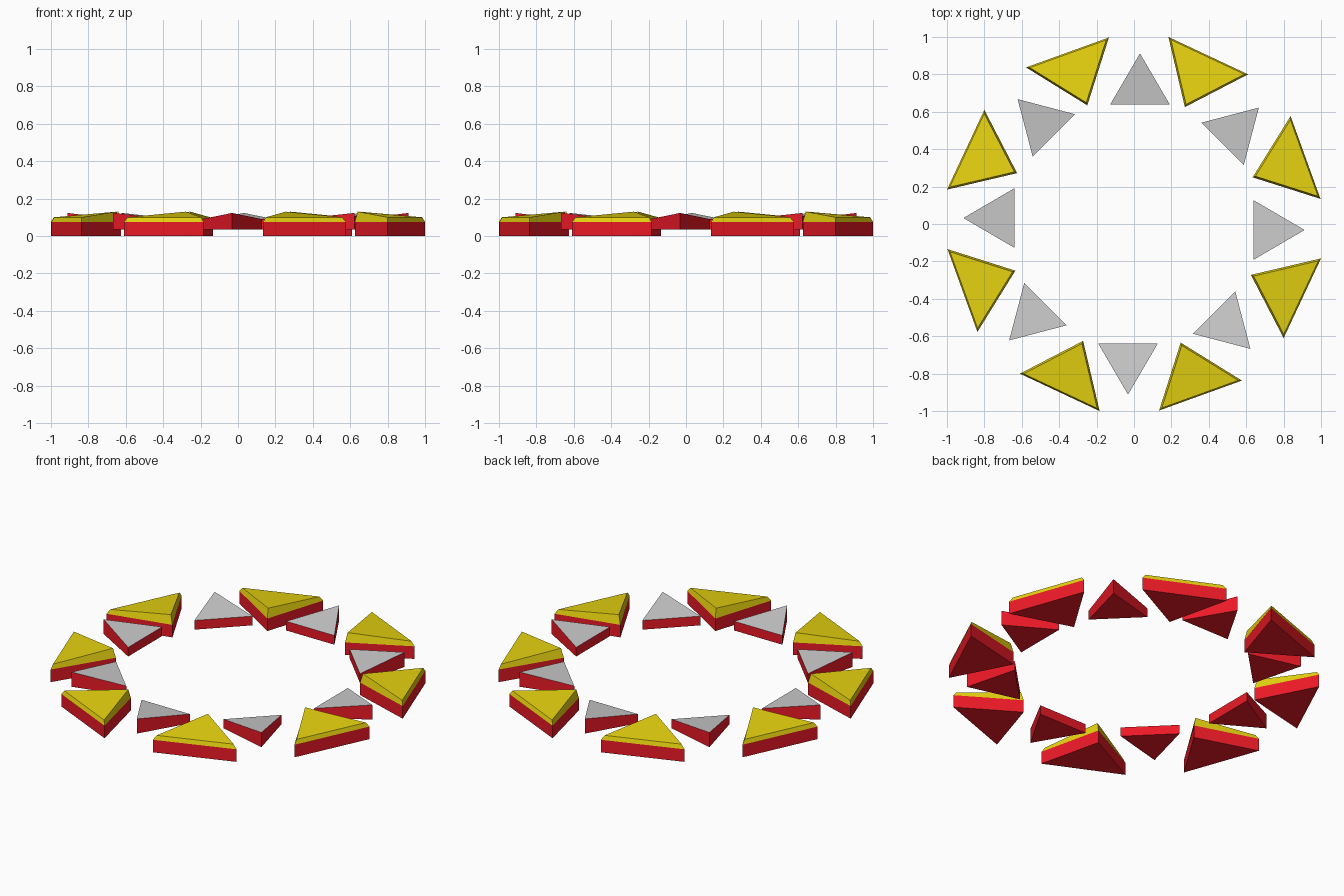
import bpy, bmesh
from math import radians
from mathutils import Matrix

if "Cube" in bpy.data.objects:
    bpy.data.objects.remove(bpy.data.objects["Cube"])

N = 8  # repeats around the ring


def material(name, rgb):
    m = bpy.data.materials.new(name)
    m.diffuse_color = (*rgb, 1)
    m.use_nodes = True
    m.node_tree.nodes["Principled BSDF"].inputs["Base Color"].default_value = m.diffuse_color
    return m


red = material("red", (0.85, 0.01, 0.02, 1)[:3])
yellow = material("yellow", (0.80, 0.65, 0.005))


def inset(tri, k):
    cx, cy = (sum(p[i] for p in tri) / 3 for i in (0, 1))
    return [(cx + (x - cx) * k, cy + (y - cy) * k) for x, y in tri]


def ring(name, lower, lo_z, upper, up_z, mat, bottom=True, top=True, sides=True):
    """Triangular frustum, repeated N times about z."""
    for i in range(N):
        bm = bmesh.new()
        a = [bm.verts.new((*p, z)) for p, z in zip(lower, lo_z)] if (bottom or sides) else []
        b = [bm.verts.new((*p, z)) for p, z in zip(upper, up_z)]
        if bottom:
            bm.faces.new(a[::-1])
        if top:
            bm.faces.new(b)
        if sides:
            for j in range(3):
                k = (j + 1) % 3
                bm.faces.new((a[j], a[k], b[k], b[j]))
        bm.transform(Matrix.Rotation(radians(360 / N * i), 4, 'Z'))
        me = bpy.data.meshes.new(name)
        bm.to_mesh(me)
        bm.free()
        if mat:
            me.materials.append(mat)
        bpy.context.collection.objects.link(bpy.data.objects.new(f"{name}_{i + 1}", me))


# outlines, counter-clockwise
big = [(0.184, 1.0), (0.272, 0.625), (0.61, 0.80)]       # second point is the inner tip
small = [(0.032, 0.912), (-0.128, 0.638), (0.192, 0.638)]  # first point is the outer tip

# large outer wedges: red body with a bevelled, sloping yellow cap
ring("outer_body", big, [0] * 3, big, [0.075] * 3, red, top=False)
ring("outer_cap", big, [0.075] * 3, inset(big, 0.92), [0.1, 0.13, 0.1], yellow, bottom=False)

# small inner wedges: raised red body with a sloping grey top
small_top = [0.123, 0.09, 0.09]
ring("inner_body", small, [0.035] * 3, small, small_top, red, top=False)
ring("inner_top", small, small_top, small, small_top, None, bottom=False, sides=False)
